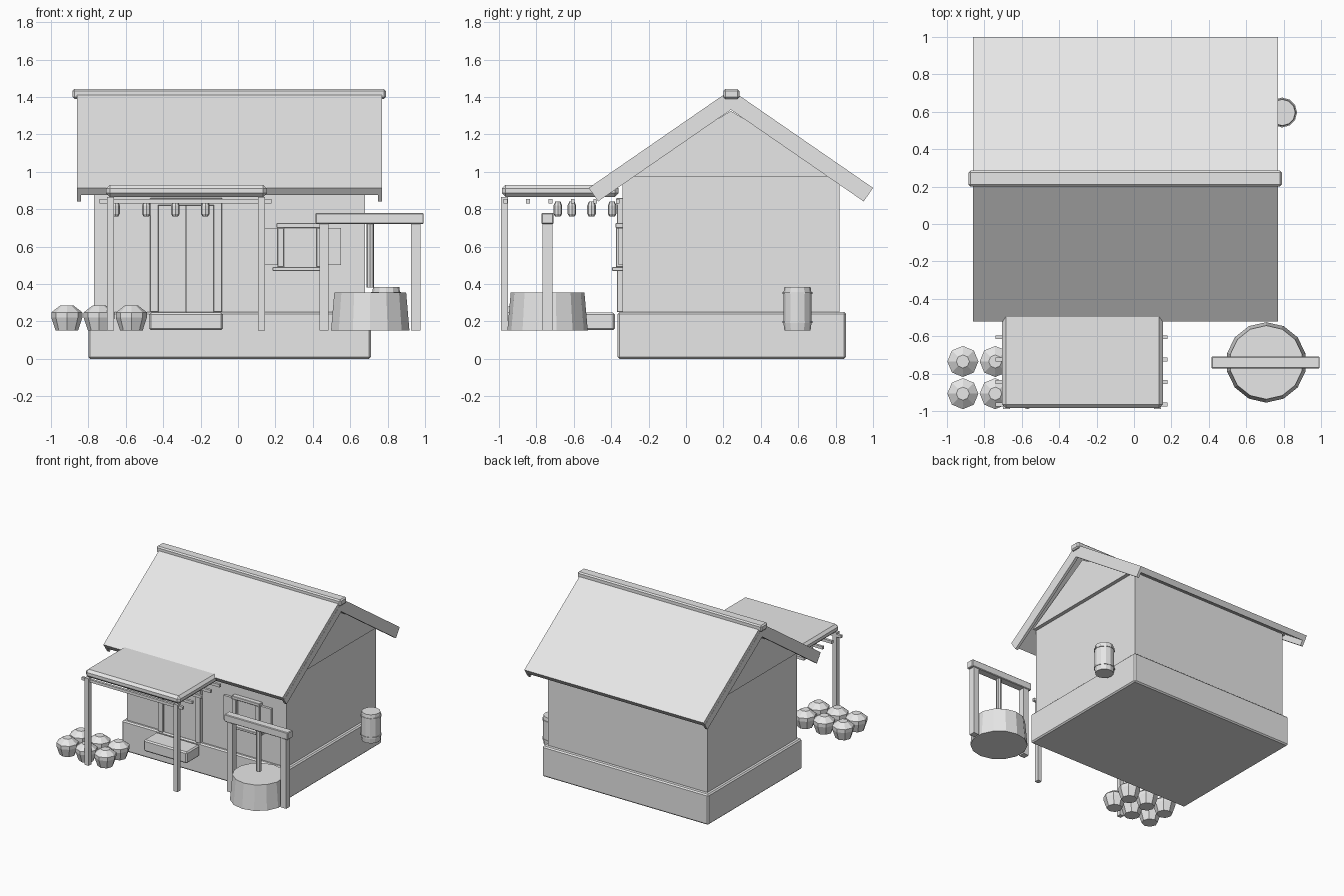
import bpy, bmesh, math
from mathutils import Vector

if "Cube" in bpy.data.objects:
    bpy.data.objects.remove(bpy.data.objects["Cube"], do_unlink=True)

clay = bpy.data.materials.new("light_grey")
clay.use_nodes = True
GREY = (0.8, 0.8, 0.8, 1)
clay.diffuse_color = GREY
clay.node_tree.nodes["Principled BSDF"].inputs["Base Color"].default_value = GREY


def finish(name, bm, bevel=0):
    bmesh.ops.recalc_face_normals(bm, faces=bm.faces)
    mesh = bpy.data.meshes.new(name)
    bm.to_mesh(mesh)
    bm.free()
    mesh.materials.append(clay)
    obj = bpy.data.objects.new(name, mesh)
    bpy.context.collection.objects.link(obj)
    if bevel:
        mod = obj.modifiers.new("soft_edge", "BEVEL")
        mod.width = bevel
        mod.segments = 1
    return obj


def box(name, x, y, z, bevel=0):
    """Box from (low, high) ranges on each axis."""
    bm = bmesh.new()
    bmesh.ops.create_cube(bm, size=1)
    for v in bm.verts:
        v.co = Vector([(a + b) / 2 + c * (b - a) for (a, b), c in zip((x, y, z), v.co)])
    return finish(name, bm, bevel)


def prism(name, profile, x):
    """Extrude a (y, z) profile along x."""
    bm = bmesh.new()
    face = bm.faces.new([bm.verts.new((x[0], y, z)) for y, z in profile])
    out = bmesh.ops.extrude_face_region(bm, geom=[face])
    moved = [g for g in out["geom"] if isinstance(g, bmesh.types.BMVert)]
    bmesh.ops.translate(bm, vec=(x[1] - x[0], 0, 0), verts=moved)
    return finish(name, bm)


def turned(name, x, y, rings, sides):
    """Capped faceted solid from (radius, z) rings, a corner facing the front."""
    bm = bmesh.new()
    loops = []
    for r, z in rings:
        angles = [2 * math.pi * i / sides - math.pi / 2 for i in range(sides)]
        loops.append([bm.verts.new((x + r * math.cos(a), y + r * math.sin(a), z)) for a in angles])
    for low, high in zip(loops, loops[1:]):
        for i in range(sides):
            j = (i + 1) % sides
            bm.faces.new((low[i], low[j], high[j], high[i]))
    bm.faces.new(loops[0])
    bm.faces.new(loops[-1])
    return finish(name, bm)


# House body
box("foundation", (-0.80, 0.71), (-0.365, 0.855), (0, 0.25), 0.01)
box("walls", (-0.77, 0.68), (-0.34, 0.82), (0.25, 0.975))
prism("gable", [(-0.34, 0.975), (0.82, 0.975), (0.24, 1.325)], (-0.80, 0.71))

# Roof slopes with boards along the gable ends
RIDGE_Y, RIDGE_Z, PITCH = 0.24, 1.438, 0.69
tilt = math.atan(PITCH)


def slope_profile(side, top, bottom):
    """Band between two depths below the roof surface, square at the eave."""
    run = 0.76
    points = []
    for depth, at_eave in ((top, False), (top, True), (bottom, True), (bottom, False)):
        if at_eave:
            out = run - depth * math.sin(tilt)
            z = RIDGE_Z - run * PITCH - depth * math.cos(tilt)
        else:
            out, z = 0, RIDGE_Z - depth / math.cos(tilt)
        points.append((RIDGE_Y + side * out, z))
    return points


for side, label in ((-1, "front"), (1, "back")):
    prism(label + "_roof", slope_profile(side, 0, 0.045), (-0.86, 0.77))
    for x in (-0.86, 0.75):
        prism(label + "_gable_board", slope_profile(side, 0.03, 0.088), (x - 0.001, x + 0.021))
box("ridge_beam", (-0.885, 0.79), (0.20, 0.285), (1.39, 1.442), 0.01)

# Door and step
for x in (-0.47, -0.13):
    box("door_post", (x, x + 0.045), (-0.37, -0.335), (0.25, 0.83), 0.003)
box("door_lintel", (-0.47, -0.085), (-0.372, -0.335), (0.82, 0.86), 0.003)
for x in (-0.425, -0.276):
    box("door_panel", (x, x + 0.146), (-0.352, -0.335), (0.25, 0.82))
box("door_step", (-0.475, -0.08), (-0.55, -0.38), (0.153, 0.247), 0.01)

# Window with sill and shutters
for x in (0.21, 0.42):
    box("window_side", (x, x + 0.035), (-0.375, -0.335), (0.49, 0.70), 0.003)
box("window_head", (0.205, 0.46), (-0.378, -0.335), (0.70, 0.725), 0.003)
box("window_sill", (0.185, 0.48), (-0.395, -0.335), (0.47, 0.49), 0.003)
box("window_pane", (0.245, 0.42), (-0.349, -0.335), (0.49, 0.70))
for x in (0.12, 0.455):
    box("shutter", (x, x + 0.095), (-0.36, -0.335), (0.50, 0.70))

# Porch canopy
box("canopy", (-0.705, 0.155), (-0.985, -0.36), (0.865, 0.93), 0.02)
for i in range(6):
    y = -0.975 + 0.12 * i
    box("canopy_batten", (-0.74, 0.18), (y, y + 0.02), (0.83, 0.853))
for x in (-0.70, 0.108):
    box("canopy_post", (x, x + 0.036), (-0.99, -0.953), (0.15, 0.865))
for x, y in ((-0.655, -0.685), (-0.49, -0.61), (-0.335, -0.505), (-0.175, -0.395)):
    turned("hanging_lantern", x, y, [(0.014, 0.76), (0.023, 0.775), (0.023, 0.82), (0.014, 0.84)], 8)

# Well
WELL_X, WELL_Y = 0.707, -0.74
turned("well_tub", WELL_X, WELL_Y, [(0.215, 0.15), (0.197, 0.355)], 14)
for x in (0.435, 0.925):
    box("well_post", (x, x + 0.05), (-0.767, -0.715), (0.15, 0.725))
box("well_beam", (0.415, 0.993), (-0.773, -0.708), (0.72, 0.78), 0.005)
turned("well_rope", WELL_X, WELL_Y, [(0.021, 0.38), (0.021, 0.72)], 8)

# Barrel with hoops
turned("barrel", 0.792, 0.596, [(0.07, 0.15), (0.075, 0.19), (0.075, 0.35), (0.07, 0.385)], 12)
for z in (0.19, 0.345):
    turned("barrel_hoop", 0.792, 0.596, [(0.08, z), (0.08, z + 0.012)], 12)

# Storage jars
for x in (-0.915, -0.742, -0.57):
    for y in (-0.735, -0.907):
        turned("jar", x, y, [(0.06, 0.15), (0.083, 0.22), (0.083, 0.248), (0.035, 0.285)], 8)
